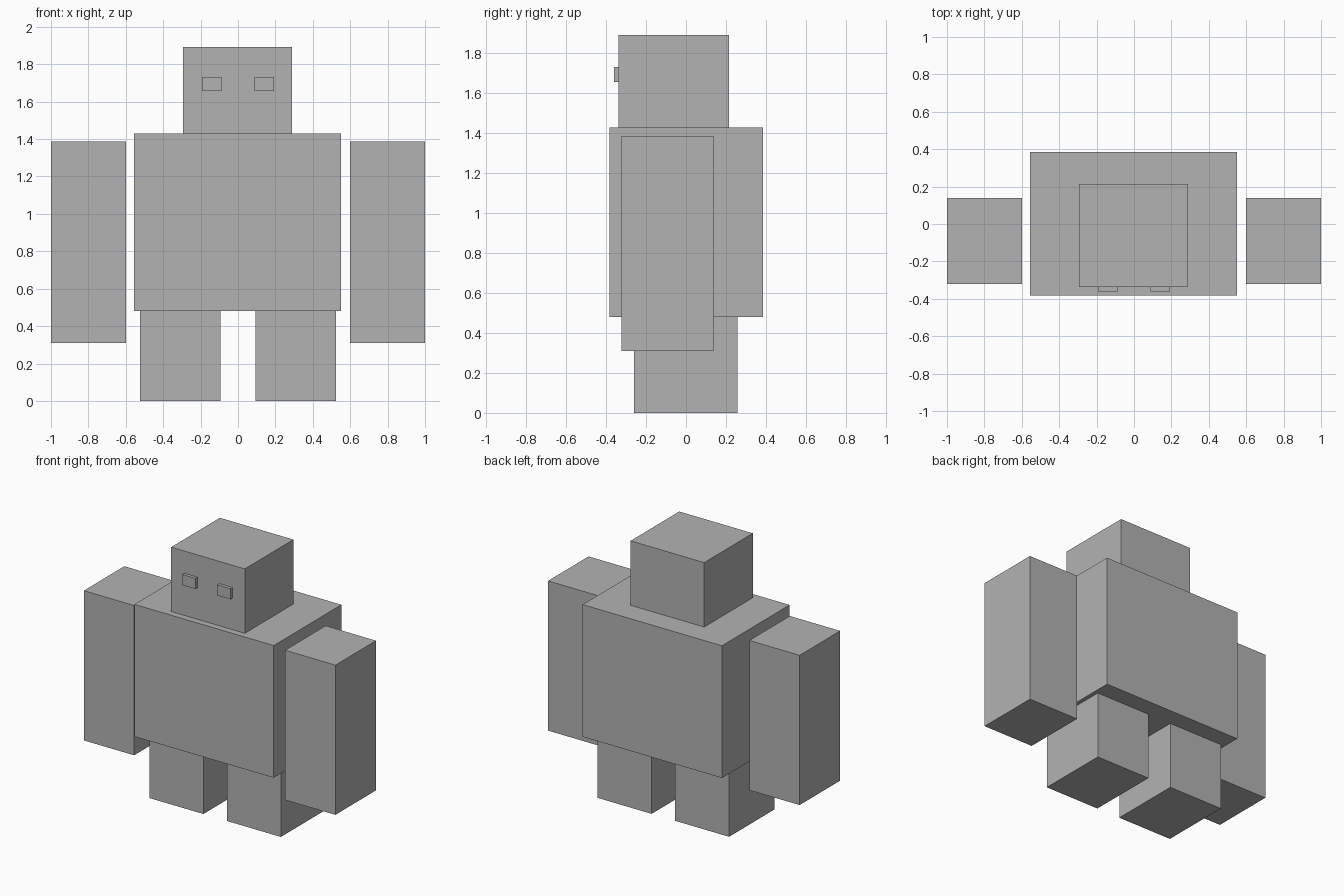
import bpy

if "Cube" in bpy.data.objects:
    bpy.data.objects.remove(bpy.data.objects["Cube"])

grey = bpy.data.materials.new("plain grey")
grey.diffuse_color = (0.45, 0.45, 0.45, 1)
grey.use_nodes = True
grey.node_tree.nodes["Principled BSDF"].inputs["Base Color"].default_value = grey.diffuse_color


def box(name, x, y, z):
    """Add a box spanning the given (min, max) ranges."""
    spans = (x, y, z)
    bpy.ops.mesh.primitive_cube_add(size=1, location=[(a + b) / 2 for a, b in spans])
    ob = bpy.context.object
    ob.name = name
    ob.scale = [b - a for a, b in spans]
    bpy.ops.object.transform_apply(location=False, rotation=False, scale=True)
    ob.data.materials.append(grey)
    return ob


# Torso and head
box("torso", (-0.555, 0.552), (-0.383, 0.385), (0.48, 1.43))
box("head", (-0.295, 0.29), (-0.337, 0.215), (1.43, 1.893))

# Paired limbs and eyes
for side, s in (("left", -1), ("right", 1)):
    def pair(name, inner, outer, y, z):
        box(side + "_" + name, sorted((s * inner, s * outer)), y, z)

    pair("arm", 0.6, 1.0, (-0.322, 0.138), (0.31, 1.386))
    pair("leg", 0.093, 0.523, (-0.26, 0.257), (0.0, 0.48))
    pair("eye", 0.087, 0.192, (-0.36, -0.337), (1.657, 1.733))
